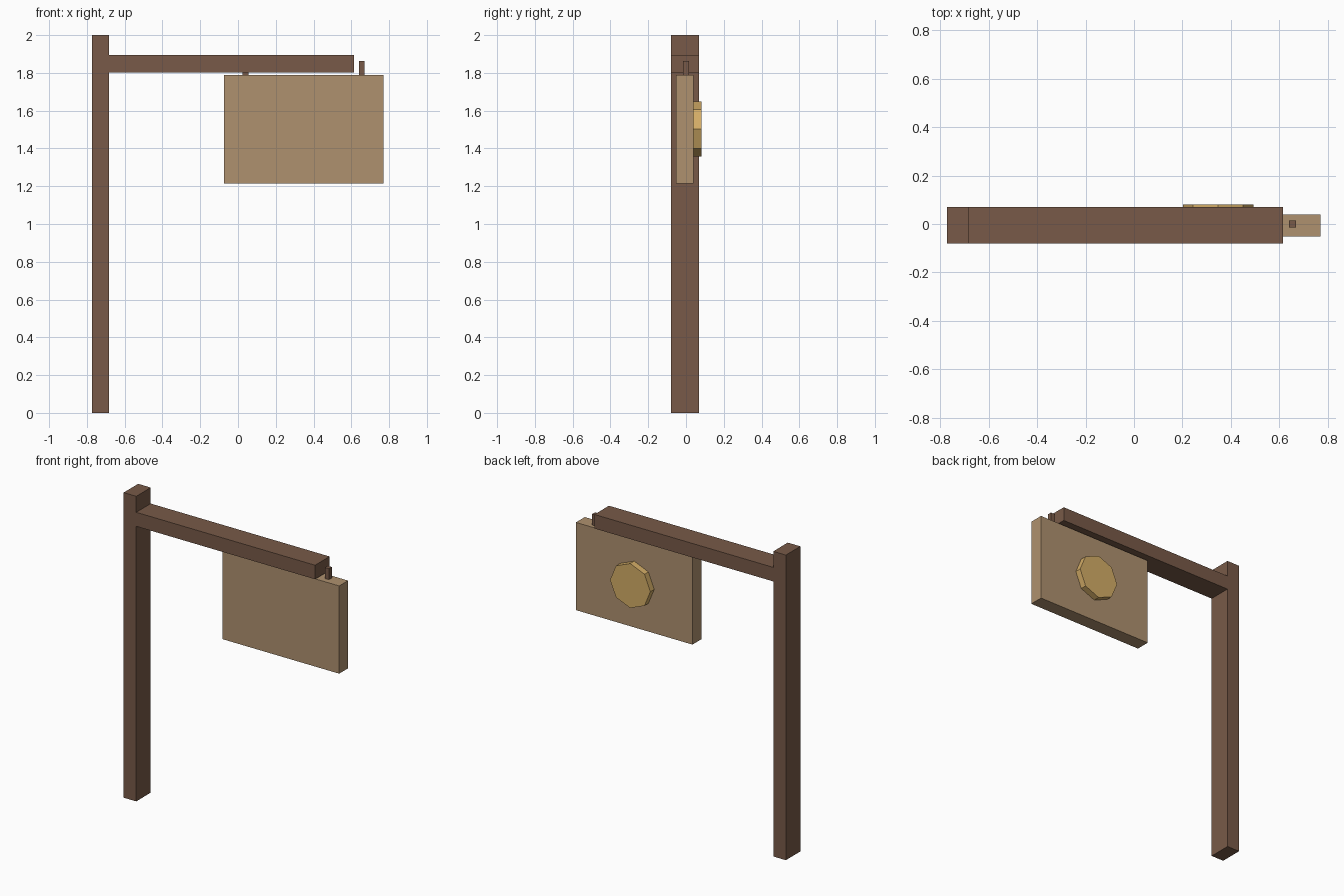
import bpy
import math

if "Cube" in bpy.data.objects:
    bpy.data.objects.remove(bpy.data.objects["Cube"])


def material(name, rgb):
    """Flat material from 0-255 display colour, stored as linear values."""
    def lin(c):
        c /= 255
        return c / 12.92 if c <= 0.04045 else ((c + 0.055) / 1.055) ** 2.4
    m = bpy.data.materials.new(name)
    m.diffuse_color = (*[lin(c) for c in rgb], 1)
    m.use_nodes = True
    m.node_tree.nodes["Principled BSDF"].inputs["Base Color"].default_value = m.diffuse_color
    return m


dark_wood = material("dark wood", (120, 90, 72))
light_wood = material("light wood", (175, 145, 111))
gold = material("gold", (212, 173, 103))


def box(name, x, y, z, mat):
    """Box spanning the given (min, max) ranges."""
    bpy.ops.mesh.primitive_cube_add(size=1, location=[sum(r) / 2 for r in (x, y, z)])
    ob = bpy.context.object
    ob.name = name
    ob.scale = [r[1] - r[0] for r in (x, y, z)]
    bpy.ops.object.transform_apply(location=False, rotation=False, scale=True)
    ob.data.materials.append(mat)
    return ob


# Upright post and the arm reaching out from it
depth = (-0.08, 0.07)
box("post", (-0.773, -0.682), depth, (0, 2), dark_wood)
box("arm", (-0.682, 0.615), depth, (1.803, 1.895), dark_wood)

# Hanging board
box("sign_board", (-0.075, 0.77), (-0.052, 0.04), (1.215, 1.79), light_wood)

# Two pegs holding the board
for side, x in (("inner", 0.04), ("outer", 0.655)):
    box(side + "_peg", (x - 0.015, x + 0.015), (-0.015, 0.015), (1.76, 1.862), dark_wood)

# Eight-sided medallion on the back of the board
bpy.ops.mesh.primitive_cylinder_add(vertices=8, radius=0.146, depth=0.042,
                                    location=(0.348, 0.06, 1.503),
                                    rotation=(math.pi / 2, 0, 0))
medallion = bpy.context.object
medallion.name = "medallion"
medallion.data.materials.append(gold)
